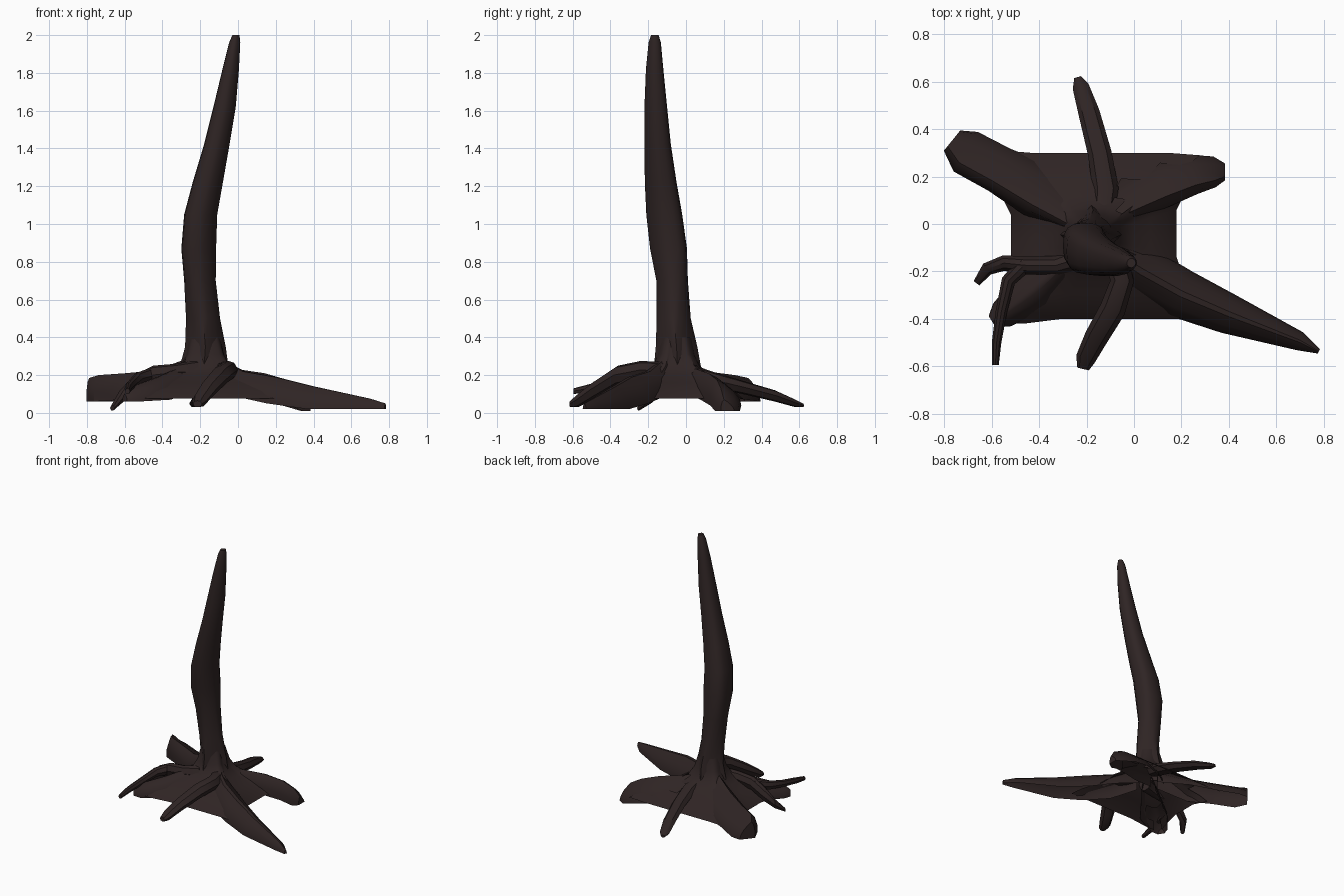
import bpy, bmesh, math
from mathutils import Vector

if "Cube" in bpy.data.objects:
    bpy.data.objects.remove(bpy.data.objects["Cube"])

bark = bpy.data.materials.new("dark bark brown")
bark.diffuse_color = (0.028, 0.0178, 0.0175, 1)
bark.use_nodes = True
bark.node_tree.nodes["Principled BSDF"].inputs["Base Color"].default_value = bark.diffuse_color


def loft(name, rings, closed=True, cap_start=True, cap_end=True, drop=None, flip=False):
    """Skin a list of equal-length rings; drop(center) removes faces."""
    bm = bmesh.new()
    vs = [[bm.verts.new(p) for p in r] for r in rings]
    n = len(rings[0])
    for a, b in zip(vs, vs[1:]):
        for i in range(n if closed else n - 1):
            j = (i + 1) % n
            bm.faces.new((a[i], a[j], b[j], b[i]))
    if cap_start:
        bm.faces.new(vs[0][::-1])
    if cap_end:
        bm.faces.new(vs[-1])
    if drop:
        gone = [f for f in bm.faces if drop(f.calc_center_median())]
        bmesh.ops.delete(bm, geom=gone, context='FACES')
    bmesh.ops.recalc_face_normals(bm, faces=bm.faces[:])
    if not closed or drop:                      # open shells face upwards
        if sum(f.normal.z * f.calc_area() for f in bm.faces) < 0:
            bmesh.ops.reverse_faces(bm, faces=bm.faces[:])
    me = bpy.data.meshes.new(name)
    bm.to_mesh(me)
    bm.free()
    me.materials.append(bark)
    ob = bpy.data.objects.new(name, me)
    bpy.context.collection.objects.link(ob)
    bpy.ops.object.select_all(action='DESELECT')
    ob.select_set(True)
    bpy.context.view_layer.objects.active = ob
    bpy.ops.object.shade_smooth_by_angle(angle=math.radians(35))
    return ob


def root(name, pts, section, closed=True):
    """Tube or arched shell along (x, y, z_low, z_high, half_width) stations."""
    rings = []
    for i, (x, y, lo, hi, w) in enumerate(pts):
        p, q = pts[max(i - 1, 0)], pts[min(i + 1, len(pts) - 1)]
        d = Vector((q[0] - p[0], q[1] - p[1], 0)).normalized()
        side = Vector((-d.y, d.x, 0))
        rings.append([Vector((x, y, lo + (hi - lo) * v)) + side * (w * u)
                      for u, v in section])
    return loft(name, rings, closed, closed, True)


RIDGED = [(1, 0), (.95, .3), (.6, .72), (.12, 1), (-.12, 1), (-.6, .72), (-.95, .3), (-1, 0)]
LEFT_HIGH = [(1, 0), (1, .4), (.8, .85), (.55, 1), (.1, .85), (-.5, .55), (-.9, .25), (-1, 0)]
RIGHT_HIGH = [(-u, v) for u, v in reversed(LEFT_HIGH)]
ROUND = [(-1, .5), (-.6, .08), (0, 0), (.6, .08), (1, .5), (.6, .9), (0, 1), (-.6, .9)]

# Trunk: z, x range, y range, squareness (1 round, above 1 star-like, below 1 boxy)
levels = [(0.24, -.31, -.05, -.17, .08, 1.8), (0.35, -.28, -.065, -.16, .06, 1.7),
          (0.50, -.275, -.095, -.155, .025, 1.3), (0.70, -.285, -.118, -.157, .01, .85),
          (0.87, -.30, -.116, -.19, .005, .7), (1.05, -.285, -.11, -.21, -.02, .7),
          (1.22, -.24, -.08, -.218, -.05, .75), (1.42, -.18, -.045, -.22, -.08, .8),
          (1.62, -.13, -.012, -.22, -.10, .85), (1.82, -.082, .005, -.212, -.12, .9),
          (1.96, -.047, .012, -.198, -.133, .95), (2.0, -.03, .008, -.185, -.145, 1)]


def power(v, p):
    return math.copysign(abs(v) ** p, v) if abs(v) > 1e-6 else 0


rings = []
for z, x0, x1, y0, y1, p in levels:
    ring = []
    for k in range(16):
        a = math.tau * k / 16
        c, s = math.cos(a), math.sin(a)
        e = max(p, 1.25) if c > 0 > s else p       # front right corner stays flat
        ring.append(((x0 + x1) / 2 + (x1 - x0) / 2 * power(c, e),
                     (y0 + y1) / 2 + (y1 - y0) / 2 * power(s, e), z))
    rings.append(ring)
loft("trunk", rings, cap_start=False)

# Main roots: arched shells, open underneath
main_roots = {
    "right_front_root": (RIDGED, [
        (-.12, -.10, .14, .30, .05), (.03, -.20, .09, .22, .11), (.2, -.295, .05, .19, .105),
        (.4, -.38, .02, .14, .085), (.7, -.495, .02, .075, .04), (.78, -.538, .02, .05, .01)]),
    "right_back_root": (RIGHT_HIGH, [
        (-.22, 0, .14, .30, .05), (-.05, .09, .1, .235, .09), (.12, .17, .07, .21, .1),
        (.25, .21, .04, .175, .085), (.34, .22, .01, .13, .065), (.385, .22, .01, .07, .035)]),
    "left_back_root": (LEFT_HIGH, [
        (-.22, 0, .14, .30, .05), (-.4, .14, .08, .225, .12), (-.57, .23, .07, .21, .1),
        (-.71, .305, .06, .2, .098), (-.768, .352, .06, .185, .055)]),
    "left_front_root": (RIDGED, [
        (-.22, -.1, .14, .28, .05), (-.42, -.28, .07, .19, .1),
        (-.56, -.385, .06, .14, .06), (-.6, -.41, .06, .1, .025)])}
for name, (section, pts) in main_roots.items():
    root(name, pts, section, closed=False)


def under_root(c):
    """True where the skirt would be hidden beneath a main root."""
    for _, pts in main_roots.values():
        for a, b in zip(pts[1:], pts[2:]):
            p, d = Vector(a[:2]), Vector(b[:2]) - Vector(a[:2])
            t = (c.xy - p).dot(d) / d.length_squared
            if 0 <= t <= 1 and (c.xy - p - d * t).length < .5 * (a[4] + (b[4] - a[4]) * t):
                return True
    return False


# Flared skirt webbed between the main roots, open underneath
outline = [(.18, -.06), (.18, .06), (.21, .12), (.28, .20), (.28, .29), (.15, .30), (.0, .30),
           (-.2, .30), (-.43, .30), (-.55, .31), (-.59, .22), (-.57, .14), (-.52, .04),
           (-.52, -.06), (-.52, -.16), (-.55, -.28), (-.58, -.38), (-.54, -.42), (-.46, -.42),
           (-.3, -.40), (-.1, -.40), (.15, -.40), (.25, -.40), (.27, -.33), (.26, -.24),
           (.2, -.2), (.18, -.14)]
profile = [(0, .40), (.06, .31), (.15, .25), (.32, .205), (.6, .16), (.85, .115), (1, .075)]
rings = []
for s, z in profile:
    ring = []
    for x, y in outline:
        a = math.atan2(y + .05, x + .175)
        ix, iy = -.175 + .085 * math.cos(a), -.05 + .085 * math.sin(a)
        ring.append((ix + (x - ix) * s, iy + (y - iy) * s, z))
    rings.append(ring)
loft("root_skirt", rings, True, False, False, drop=under_root)

# Thin surface roots
root("back_thin_root", [(-.13, .05, .16, .25, .05), (-.12, .15, .13, .215, .055),
                        (-.145, .3, .1, .17, .05), (-.19, .47, .06, .12, .045),
                        (-.225, .58, .03, .07, .035), (-.238, .62, .03, .05, .015)], ROUND)
root("front_thin_root", [(-.08, -.13, .17, .27, .05), (-.05, -.24, .18, .275, .05),
                         (-.09, -.36, .15, .25, .055), (-.16, -.48, .08, .17, .05),
                         (-.205, -.57, .03, .1, .042), (-.215, -.612, .03, .065, .025)], ROUND)
root("left_thin_root", [(-.22, -.14, .16, .28, .05), (-.33, -.175, .17, .26, .04),
                        (-.45, -.175, .15, .25, .038), (-.55, -.165, .1, .2, .033),
                        (-.62, -.19, .05, .12, .028), (-.665, -.25, .012, .04, .015)], ROUND)
root("left_side_rootlet", [(-.46, -.17, .16, .24, .035), (-.53, -.24, .15, .215, .03),
                           (-.56, -.37, .13, .18, .024), (-.58, -.5, .11, .155, .02),
                           (-.585, -.595, .1, .13, .014)], ROUND)
